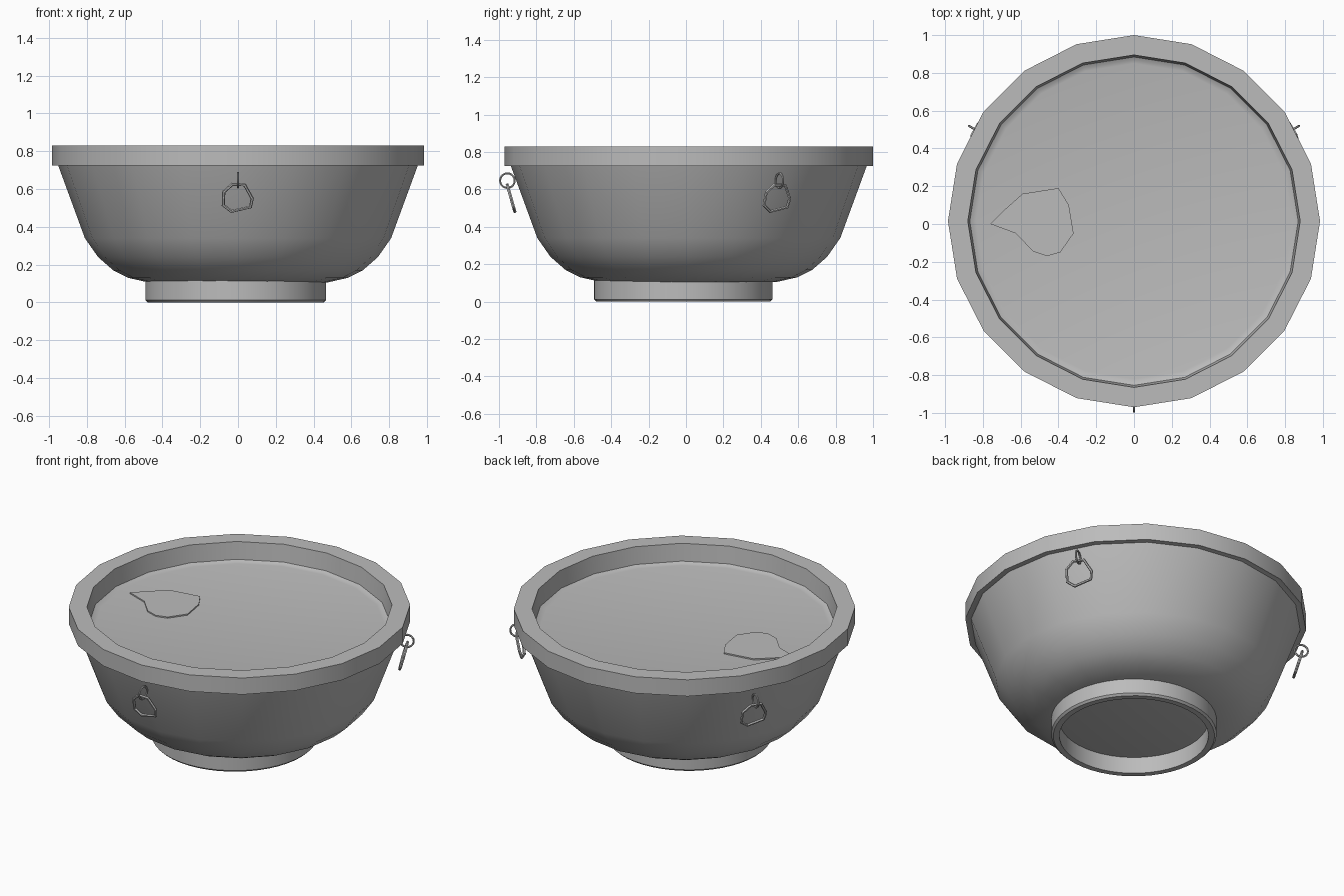
import bpy, bmesh, math
from mathutils import Vector, Matrix

if "Cube" in bpy.data.objects:
    bpy.data.objects.remove(bpy.data.objects["Cube"])

CENTRE = (0, 0.015, 0)

grey = bpy.data.materials.new("plain_grey")
grey.use_nodes = True
tone = (0.5, 0.5, 0.5, 1)
grey.diffuse_color = tone
grey.node_tree.nodes["Principled BSDF"].inputs["Base Color"].default_value = tone


def add_object(name, mesh, location=CENTRE, turn=0.0):
    obj = bpy.data.objects.new(name, mesh)
    bpy.context.collection.objects.link(obj)
    obj.location = location
    obj.rotation_euler.z = turn
    if not mesh.materials:
        mesh.materials.append(grey)
    return obj


def finish(bm, name, location=CENTRE):
    bmesh.ops.recalc_face_normals(bm, faces=bm.faces)
    mesh = bpy.data.meshes.new(name)
    bm.to_mesh(mesh)
    bm.free()
    return add_object(name, mesh, location)


def lathe(name, profile, sides, closed=False, location=CENTRE):
    """Spin a (radius, height) profile, with a corner facing the back."""
    bm = bmesh.new()
    verts = [bm.verts.new((0, r, z)) for r, z in profile]
    pairs = list(zip(verts, verts[1:])) + ([(verts[-1], verts[0])] if closed else [])
    edges = [bm.edges.new(p) for p in pairs]
    bmesh.ops.spin(bm, geom=verts + edges, cent=(0, 0, 0), axis=(0, 0, 1),
                   angle=math.tau, steps=sides, use_merge=True)
    bmesh.ops.remove_doubles(bm, verts=bm.verts, dist=0.0005)
    return finish(bm, name, location)


def wire_mesh(name, points, radius):
    """Closed loop of round wire as a mesh."""
    curve = bpy.data.curves.new(name, "CURVE")
    curve.dimensions = "3D"
    curve.bevel_depth = radius
    curve.bevel_resolution = 1
    spline = curve.splines.new("POLY")
    spline.points.add(len(points) - 1)
    for p, co in zip(spline.points, points):
        p.co = (*co, 1)
    spline.use_cyclic_u = True
    temp = bpy.data.objects.new(name, curve)
    mesh = bpy.data.meshes.new_from_object(temp)
    bpy.data.objects.remove(temp)
    return mesh


# Bowl wall, outside then inside
smooth = [lathe("bowl", [
    (0, 0.1), (0.47, 0.105), (0.58, 0.13), (0.66, 0.17), (0.74, 0.24), (0.81, 0.34),
    (0.955, 0.735), (0.9, 0.735), (0.74, 0.36), (0.6, 0.22), (0, 0.18)], 20)]

# Heavy rim band
smooth.append(lathe("rim", [
    (0.94, 0.725), (0.985, 0.725), (0.985, 0.83), (0.88, 0.83), (0.865, 0.68)], 20, True))

# Liquid with a slightly raised edge
smooth.append(lathe("liquid", [
    (0, 0.71), (0.835, 0.71), (0.855, 0.714), (0.872, 0.723), (0.87, 0.69), (0, 0.69)], 20))

# Hollow foot ring, a touch off centre
smooth.append(lathe("foot", [
    (0.43, 0), (0.465, 0), (0.477, 0.012), (0.477, 0.12), (0.43, 0.12)],
    48, True, (-0.012, -0.015, 0)))

# Floating leaf
bm = bmesh.new()
outline = [(-0.76, 0), (-0.68, 0.08), (-0.59, 0.16), (-0.40, 0.19), (-0.345, 0.1),
           (-0.32, -0.05), (-0.39, -0.15), (-0.46, -0.17), (-0.535, -0.145), (-0.625, -0.05)]
leaf = bm.faces.new([bm.verts.new((x, y, 0.705)) for x, y in outline])
top = bmesh.ops.extrude_face_region(bm, geom=[leaf])["geom"]
bmesh.ops.translate(bm, vec=(0, 0, 0.013),
                    verts=[v for v in top if isinstance(v, bmesh.types.BMVert)])
finish(bm, "leaf", (0, 0, 0))

# Three eyelets, each with a hanging ring that leans along the wall
loop = [(0, -0.97 + 0.039 * math.cos(a), 0.647 + 0.039 * math.sin(a))
        for a in (math.tau * i / 20 for i in range(20))]
eyelet = wire_mesh("eyelet", loop, 0.006)
link = [(-0.03, 0.625), (0.035, 0.622), (0.075, 0.55), (0.066, 0.505),
        (-0.035, 0.482), (-0.078, 0.515), (-0.075, 0.585)]
hanger = wire_mesh("hanging_ring", [(x, -0.972 + (0.63 - z) * 0.28, z) for x, z in link], 0.009)
for i, place in enumerate(("front", "back_left", "back_right")):
    turn = math.tau * i / 3
    smooth.append(add_object(place + "_eyelet", eyelet, turn=turn))
    smooth.append(add_object(place + "_hanging_ring", hanger, turn=turn))

# Smooth shading with crisp edges
bpy.ops.object.select_all(action="DESELECT")
for obj in smooth:
    obj.select_set(True)
bpy.context.view_layer.objects.active = smooth[0]
bpy.ops.object.shade_smooth_by_angle(angle=math.radians(35))
